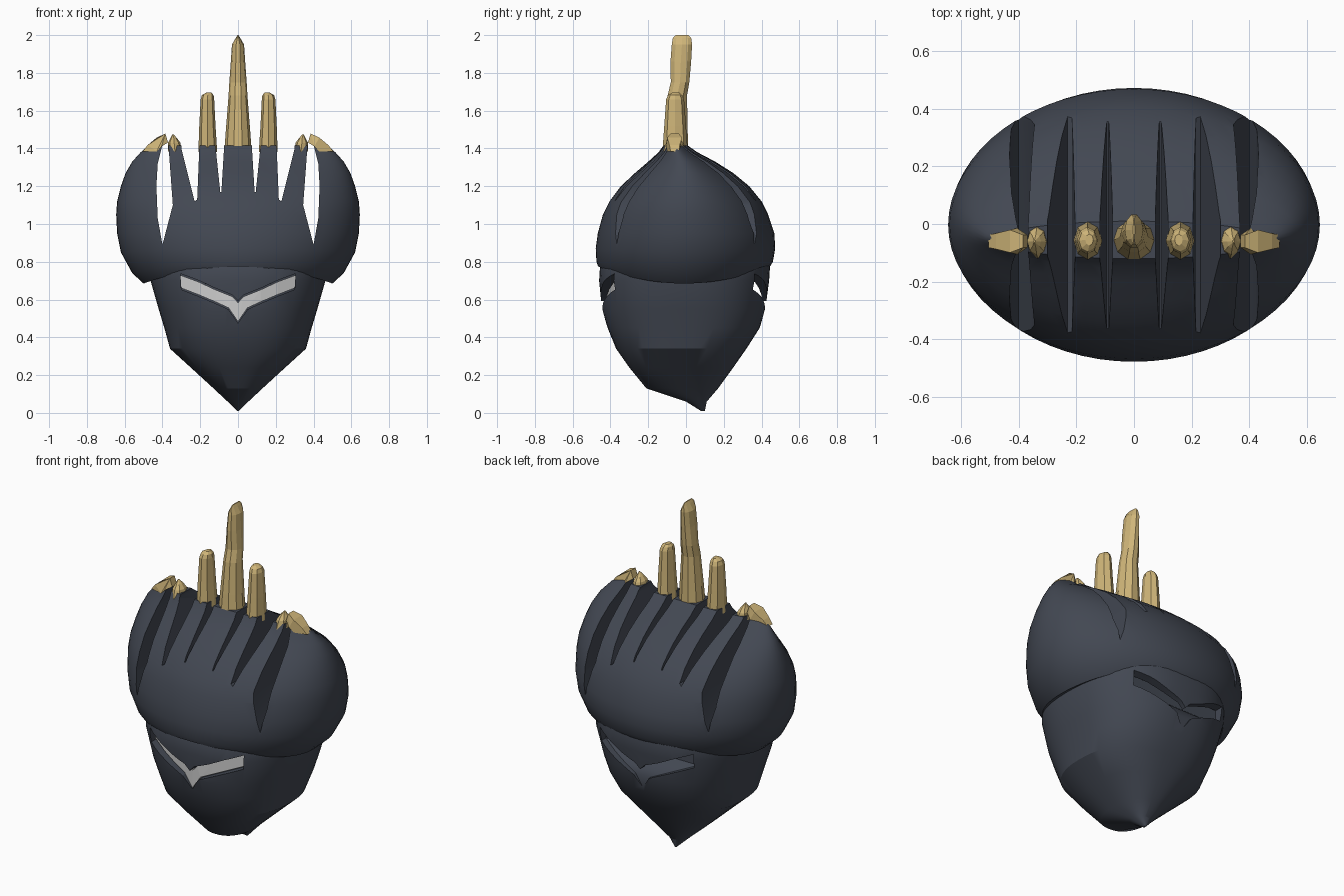
import bpy, bmesh, math


def material(name, col):
    m = bpy.data.materials.new(name)
    m.diffuse_color = (*col, 1)
    return m


DARK = material("dark_metal", (0.055, 0.064, 0.085))
GOLD = material("gold", (0.62, 0.46, 0.19))


def finish(name, bm, mat):
    bmesh.ops.recalc_face_normals(bm, faces=bm.faces)
    me = bpy.data.meshes.new(name)
    bm.to_mesh(me)
    bm.free()
    ob = bpy.data.objects.new(name, me)
    bpy.context.collection.objects.link(ob)
    if mat:
        me.materials.append(mat)
    return ob


def loft(name, rings, n, mat, p=2.0):
    """Rings of (z, centre x, front y, back y, half width, lift at front/back)."""
    bm = bmesh.new()
    loops = []
    for z, cx, y0, y1, hx, lift in rings:
        loop = []
        for i in range(n):
            a = 2 * math.pi * i / n
            c, s = math.cos(a), math.sin(a)
            x = cx + hx * math.copysign(abs(c) ** (2 / p), c)
            y = (y0 + y1) / 2 + (y1 - y0) / 2 * math.copysign(abs(s) ** (2 / p), s)
            loop.append(bm.verts.new((x, y, z + lift * s * s)))
        loops.append(loop)
    for a, b in zip(loops, loops[1:]):
        for i in range(n):
            bm.faces.new((a[i], a[(i + 1) % n], b[(i + 1) % n], b[i]))
    bm.faces.new(loops[0])
    bm.faces.new(loops[-1])
    return finish(name, bm, mat)


def prism(name, pts, front, back, mat=None):
    """Front-view polygon (x, z), with front and back y as functions of x."""
    bm = bmesh.new()
    f = [bm.verts.new((x, front(x), z)) for x, z in pts]
    b = [bm.verts.new((x, back(x), z)) for x, z in pts]
    n = len(pts)
    for i in range(n):
        bm.faces.new((f[i], f[(i + 1) % n], b[(i + 1) % n], b[i]))
    caps = [bm.faces.new(f), bm.faces.new(b)]
    bmesh.ops.triangulate(bm, faces=caps)
    return finish(name, bm, mat)


def cut(ob, cutter):
    m = ob.modifiers.new("cut", 'BOOLEAN')
    m.operation = 'DIFFERENCE'
    m.solver = 'EXACT'
    m.object = cutter
    bpy.context.view_layer.objects.active = ob
    bpy.ops.object.modifier_apply(modifier=m.name)
    bpy.data.objects.remove(cutter)


def smooth(ob, deg):
    bpy.ops.object.select_all(action='DESELECT')
    ob.select_set(True)
    bpy.context.view_layer.objects.active = ob
    bpy.ops.object.shade_smooth_by_angle(angle=math.radians(deg))


# Lower face mask, tapering to the chin
face = loft("lower_face", [
    (0.01, 0, 0.08, 0.10, 0.004, 0), (0.06, 0, 0.0, 0.11, 0.055, 0),
    (0.13, 0, -0.21, 0.17, 0.13, 0), (0.24, 0, -0.30, 0.25, 0.25, 0),
    (0.34, 0, -0.37, 0.32, 0.36, 0), (0.45, 0, -0.415, 0.39, 0.39, 0),
    (0.55, 0, -0.445, 0.42, 0.42, 0), (0.70, 0, -0.46, 0.44, 0.463, 0),
    (0.78, 0, -0.455, 0.445, 0.465, 0), (0.85, 0, -0.42, 0.42, 0.45, 0)],
    56, DARK, 2.4)

# Domed crown shell
shell = loft("crown_shell", [
    (0.71, 0, -0.43, 0.42, 0.455, 0.08), (0.685, 0, -0.465, 0.445, 0.50, 0.09),
    (0.74, 0, -0.474, 0.46, 0.56, 0.06), (0.85, 0, -0.478, 0.472, 0.62, 0.02),
    (0.95, 0, -0.467, 0.468, 0.64, 0), (1.05, 0, -0.44, 0.435, 0.645, 0),
    (1.12, 0, -0.405, 0.40, 0.64, 0), (1.20, 0, -0.345, 0.335, 0.62, 0),
    (1.27, 0, -0.27, 0.25, 0.595, 0), (1.33, 0, -0.20, 0.155, 0.56, 0),
    (1.38, 0, -0.145, 0.06, 0.515, 0), (1.415, 0, -0.12, 0.01, 0.475, 0)],
    64, DARK)

# Slits through the crown that separate the fins and the side horns
slits = [
    [(0.074, 1.5), (0.074, 1.4), (0.088, 1.17), (0.094, 1.17), (0.118, 1.4), (0.118, 1.5)],
    [(0.205, 1.5), (0.205, 1.4), (0.216, 1.13), (0.23, 1.12), (0.30, 1.4), (0.30, 1.5)],
    [(0.367, 1.5), (0.367, 1.4), (0.345, 1.1), (0.40, 0.89), (0.425, 1.03),
     (0.432, 1.2), (0.425, 1.32), (0.40, 1.42), (0.40, 1.5)]]
for pts in slits:
    for s in (-1, 1):
        cut(shell, prism("slit_cutter", [(s * x, z) for x, z in pts],
                         lambda x: -0.8, lambda x: 0.8))

# V-shaped eye slot on the front and back, with a pale visor in the front one
top = [(0.0, 0.58), (0.03, 0.612), (0.12, 0.648), (0.21, 0.69), (0.305, 0.725)]
low = [(0.30, 0.665), (0.21, 0.63), (0.12, 0.592), (0.05, 0.56), (0.0, 0.487)]


def eye_outline(grow):
    half = [(x, z + grow) for x, z in top] + [(x, z - grow) for x, z in low]
    return half + [(-x, z) for x, z in half[-2:0:-1]]


def depth(x):
    return 0.415 - 0.95 * x * x


for s in (-1, 1):
    cut(face, prism("eye_cutter", eye_outline(0.012),
                    lambda x: s * 0.7, lambda x: s * (depth(x) - 0.015)))
prism("visor", eye_outline(0.004), lambda x: -depth(x) - 0.008, lambda x: -depth(x) + 0.04)

smooth(face, 28)
smooth(shell, 28)

# Tall central gold spike
loft("centre_spike", [
    (1.38, 0, -0.128, 0.015, 0.073, 0), (1.50, 0, -0.118, 0.012, 0.064, 0),
    (1.68, 0, -0.10, 0.008, 0.05, 0), (1.75, 0, -0.083, 0.02, 0.046, 0),
    (1.86, 0, -0.085, 0.03, 0.038, 0), (1.95, 0, -0.078, 0.035, 0.032, 0),
    (1.985, 0, -0.072, 0.03, 0.012, 0), (2.0, 0, -0.055, 0.015, 0.003, 0)], 10, GOLD)

for s, side in ((-1, "left"), (1, "right")):
    # Middle gold spikes
    loft(side + "_middle_spike", [
        (1.38, s * 0.16, -0.125, 0.01, 0.05, 0), (1.52, s * 0.162, -0.115, 0.0, 0.043, 0),
        (1.66, s * 0.162, -0.105, -0.01, 0.036, 0), (1.682, s * 0.16, -0.095, -0.02, 0.031, 0),
        (1.695, s * 0.155, -0.075, -0.035, 0.014, 0)], 8, GOLD)
    # Small outer fin tips
    loft(side + "_fin_tip", [
        (1.385, s * 0.334, -0.12, 0.0, 0.036, 0), (1.43, s * 0.338, -0.105, -0.015, 0.033, 0),
        (1.455, s * 0.34, -0.085, -0.035, 0.017, 0),
        (1.475, s * 0.345, -0.065, -0.055, 0.003, 0)], 8, GOLD)
    # Hooked gold tips of the side horns, thinner towards the outside
    horn = [(0.37, 1.432), (0.385, 1.478), (0.43, 1.458), (0.478, 1.418), (0.505, 1.385), (0.43, 1.385),
            (0.405, 1.41)]
    half = lambda x: 0.022 + 0.25 * max(0, 0.50 - abs(x)) * (abs(x) > 0.4)
    prism(side + "_horn_tip", [(s * x, z) for x, z in horn],
          lambda x: -0.06 - half(x), lambda x: -0.06 + half(x), GOLD)
